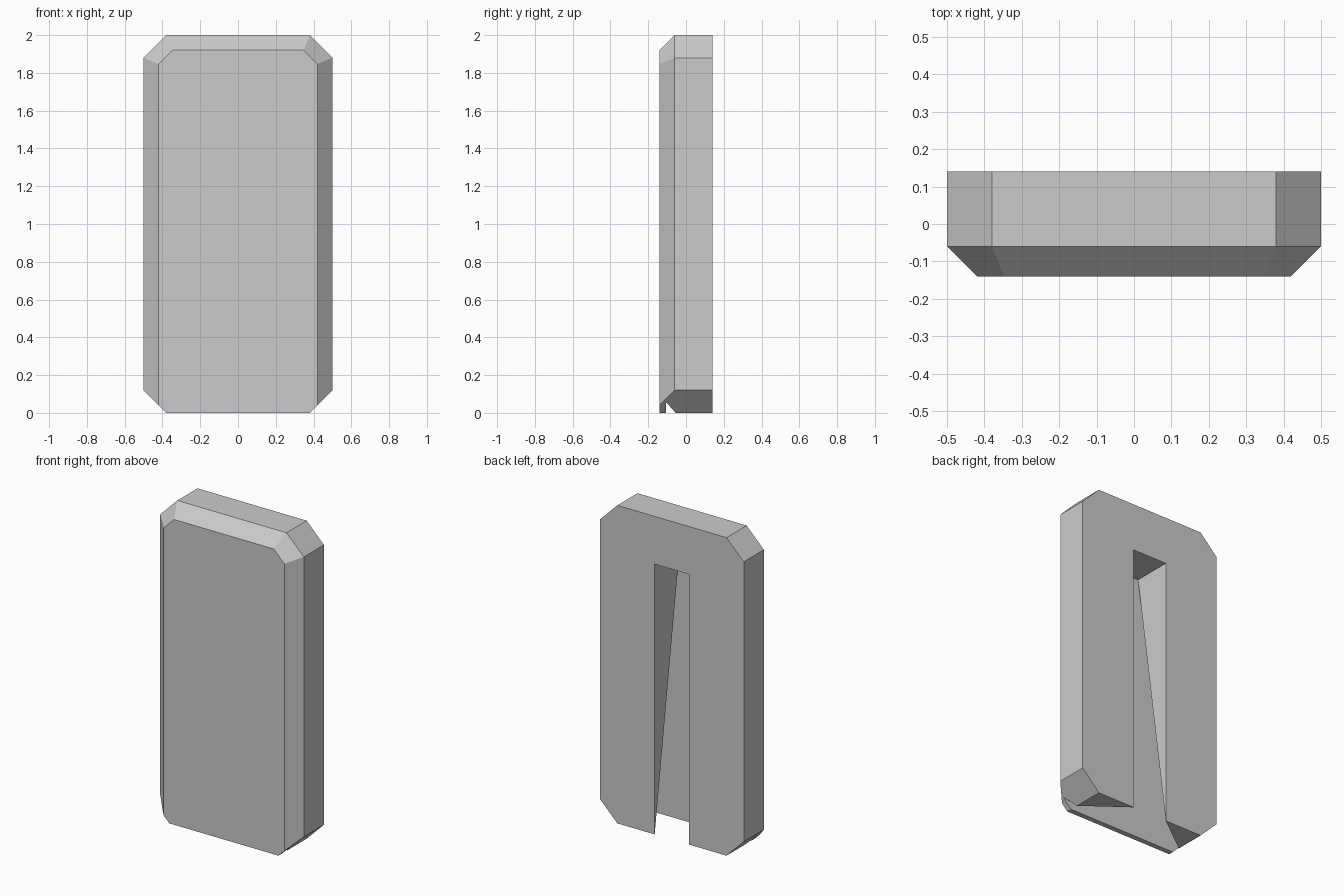
import bpy, bmesh

old = bpy.data.objects.get("Cube")
if old:
    bpy.data.objects.remove(old, do_unlink=True)

grey = bpy.data.materials.new("plain grey")
grey.use_nodes = True
colour = (0.6, 0.6, 0.6, 1)
grey.diffuse_color = colour
grey.node_tree.nodes["Principled BSDF"].inputs["Base Color"].default_value = colour


def finish(name, bm):
    bmesh.ops.recalc_face_normals(bm, faces=bm.faces)
    mesh = bpy.data.meshes.new(name)
    bm.to_mesh(mesh)
    bm.free()
    mesh.materials.append(grey)
    obj = bpy.data.objects.new(name, mesh)
    bpy.context.collection.objects.link(obj)
    return obj


def ring(bm, half, y):
    """Closed outline at depth y from its +x half, mirrored to -x."""
    points = half + [(-x, z) for x, z in reversed(half)]
    return [bm.verts.new((x, y, z)) for x, z in points]


def loft(name, rings):
    bm = bmesh.new()
    loops = [ring(bm, half, y) for y, half in rings]
    for a, b in zip(loops, loops[1:]):
        for i in range(len(a)):
            j = (i + 1) % len(a)
            bm.faces.new((a[i], a[j], b[j], b[i]))
    bm.faces.new(loops[0])
    bm.faces.new(loops[-1])
    return finish(name, bm)


def hull(name, half):
    bm = bmesh.new()
    for x, y, z in half:
        for side in (1, -1):
            bm.verts.new((side * x, y, z))
    bmesh.ops.convex_hull(bm, input=bm.verts)
    return finish(name, bm)


# Slab with clipped corners and a bevelled front rim
outer = [(0.38, 0), (0.5, 0.12), (0.5, 1.88), (0.38, 2)]
front = [(0.38, 0), (0.42, 0.04), (0.42, 1.847), (0.347, 1.92)]
slab = loft("slab", [(0.14, outer), (-0.06, outer), (-0.14, front)])

# Slot up the back, plus the undercut flaring outwards towards its foot
W, FLOOR, TOP = 0.12, -0.107, 1.7
slot = hull("slot_cutter", [(W, y, z) for y in (FLOOR, 0.3) for z in (-0.1, TOP)])
flare = hull("flare_cutter", [(W, FLOOR, TOP)] + [
    p for z in (0, -0.1) for p in ((W, 0.14, z), (0.45, FLOOR, z))])

for cutter in (slot, flare):
    cut = slab.modifiers.new(cutter.name, "BOOLEAN")
    cut.operation = "DIFFERENCE"
    cut.solver = "EXACT"
    cut.object = cutter

# Bake the cuts and drop the cutters
bpy.context.view_layer.update()
graph = bpy.context.evaluated_depsgraph_get()
baked = bpy.data.meshes.new_from_object(slab.evaluated_get(graph))
slab.modifiers.clear()
slab.data = baked
for cutter in (slot, flare):
    bpy.data.objects.remove(cutter, do_unlink=True)
